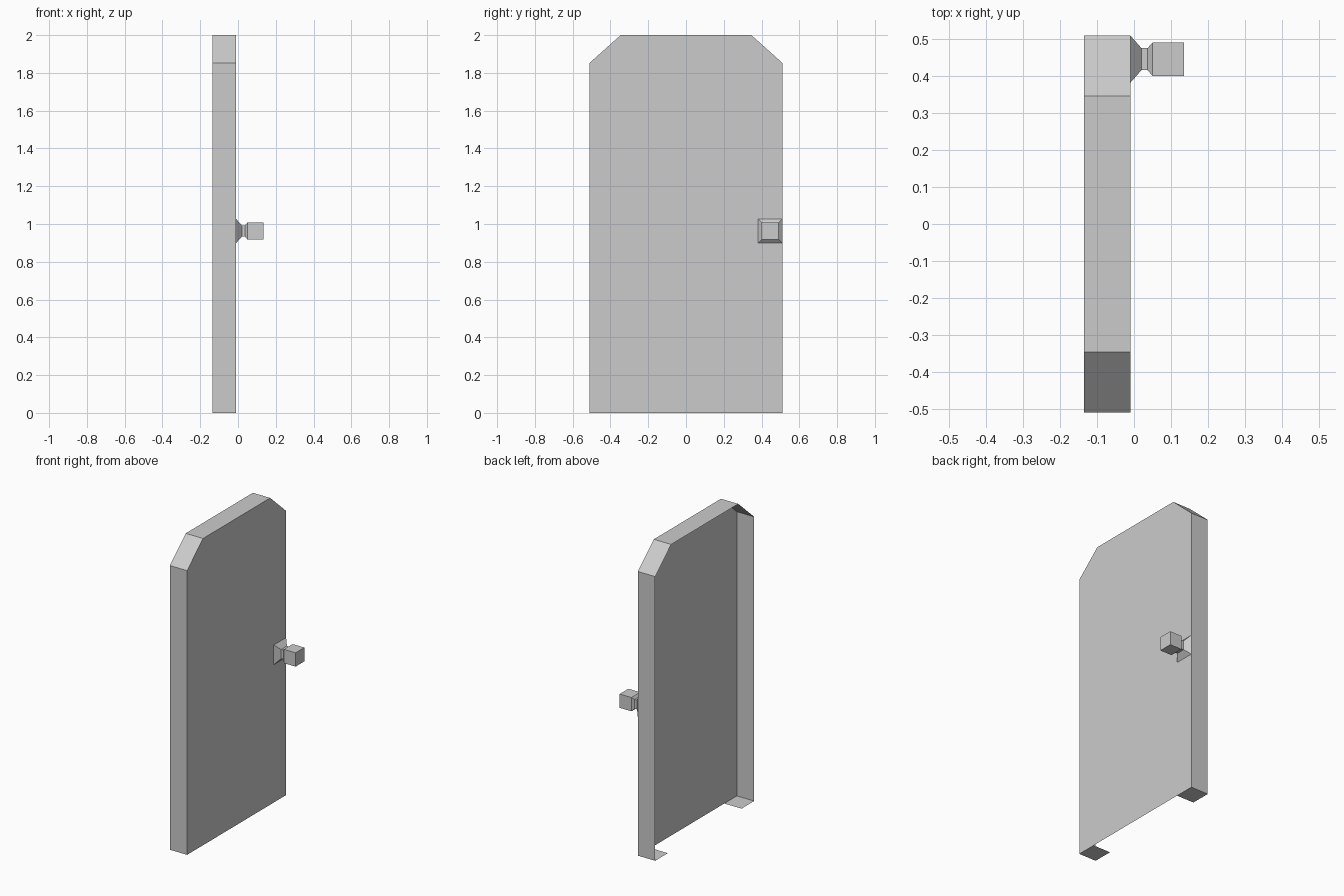
import bpy

if "Cube" in bpy.data.objects:
    bpy.data.objects.remove(bpy.data.objects["Cube"])


def make(name, verts, faces):
    mesh = bpy.data.meshes.new(name)
    mesh.from_pydata(verts, [], faces)
    obj = bpy.data.objects.new(name, mesh)
    bpy.context.collection.objects.link(obj)
    return obj


XF, XB = -0.01, -0.135   # front panel plane, open back edge

# Door shell: front panel plus side, chamfer and top walls; back stays open
outline = [(-0.51, 0), (0.51, 0), (0.51, 1.853), (0.346, 2.0), (-0.346, 2.0), (-0.51, 1.853)]
n = len(outline)
verts = [(x, y, z) for x in (XF, XB) for y, z in outline]
faces = [tuple(range(n))]
faces += [(i, n + i, n + (i + 1) % n, (i + 1) % n) for i in range(1, n)]
make("door_panel", verts, faces)

# Short bottom flanges at both lower corners
for side, name in ((1, "right_bottom_flange"), (-1, "left_bottom_flange")):
    quad = [(XF, side * 0.51, 0), (XB, side * 0.51, 0),
            (XB, side * 0.38, 0), (XF, side * 0.38, 0)]
    make(name, quad, [(0, 1, 2, 3) if side < 0 else (3, 2, 1, 0)])

# Knob: square rings along x (position, half width), capped at the end
CY, CZ = 0.446, 0.963
rings = [(-0.01, 0.064), (0.02, 0.03), (0.037, 0.03), (0.05, 0.045), (0.135, 0.045)]
verts = [(x, CY + a * h, CZ + b * h) for x, h in rings
         for a, b in ((-1, -1), (1, -1), (1, 1), (-1, 1))]
faces = [(4 * r + i, 4 * r + (i + 1) % 4, 4 * r + 4 + (i + 1) % 4, 4 * r + 4 + i)
         for r in range(len(rings) - 1) for i in range(4)]
faces = [f[::-1] for f in faces]
last = 4 * (len(rings) - 1)
faces.append((last, last + 1, last + 2, last + 3))
make("door_knob", verts, faces)

# Consistent outward winding on the knob
import bmesh
for obj in bpy.data.objects:
    if obj.name == "door_knob":
        bm = bmesh.new()
        bm.from_mesh(obj.data)
        bmesh.ops.recalc_face_normals(bm, faces=bm.faces)
        bm.to_mesh(obj.data)
        bm.free()
